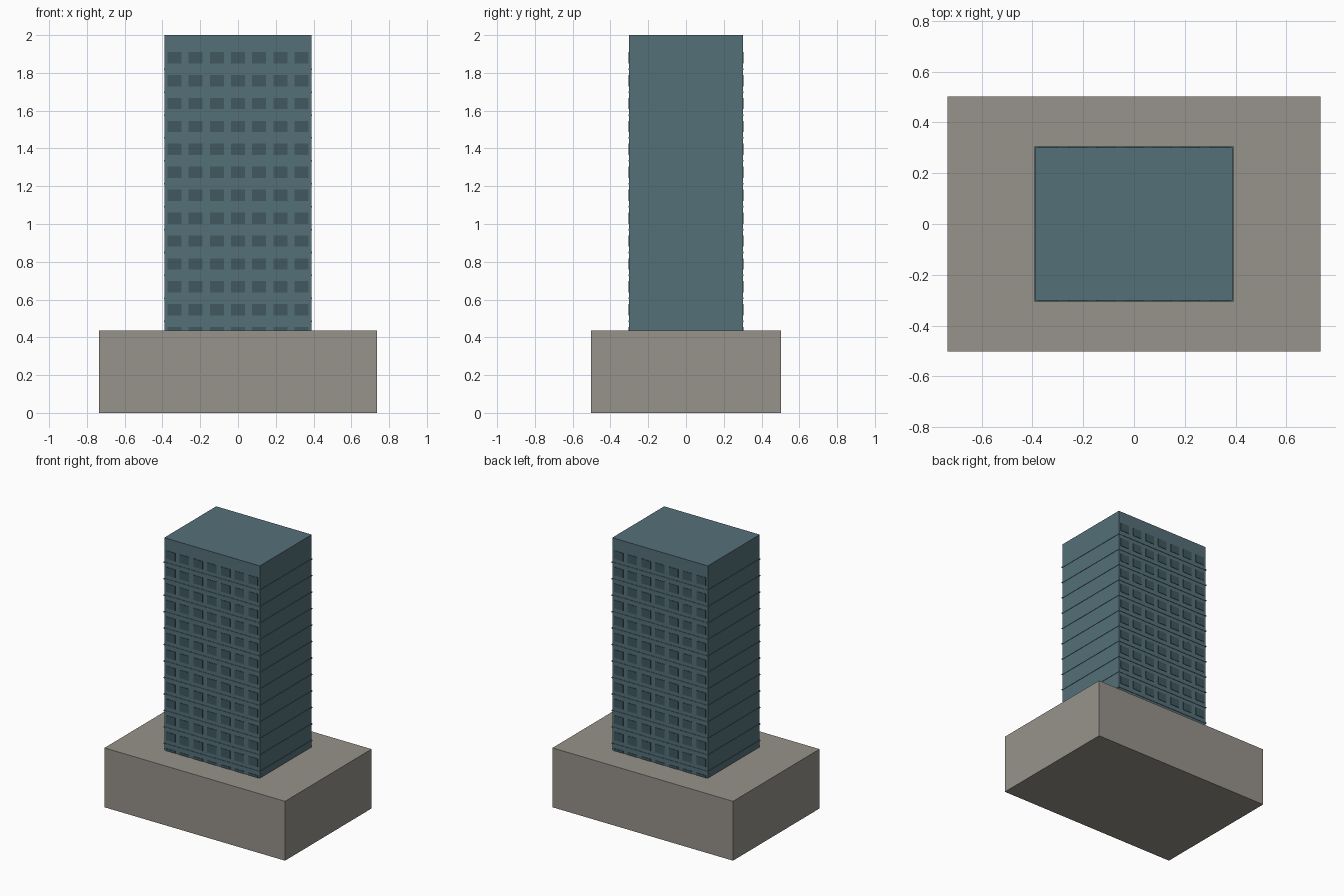
import bpy
import bmesh
from mathutils import Matrix, Vector

if "Cube" in bpy.data.objects:
    bpy.data.objects.remove(bpy.data.objects["Cube"])

FLOOR = 0.1213          # storey height
PODIUM_TOP = 0.437
HALF_X, HALF_Y = 0.389, 0.302


def material(name, rgb):
    mat = bpy.data.materials.new(name)
    mat.diffuse_color = (*rgb, 1)
    mat.use_nodes = True
    mat.node_tree.nodes["Principled BSDF"].inputs["Base Color"].default_value = mat.diffuse_color
    return mat


def boxes(name, items, mat):
    """One object made of boxes given as (centre, size)."""
    bm = bmesh.new()
    for centre, size in items:
        m = Matrix.Translation(centre) @ Matrix.Diagonal((*size, 1))
        bmesh.ops.create_cube(bm, size=1, matrix=m)
    mesh = bpy.data.meshes.new(name)
    bm.to_mesh(mesh)
    bm.free()
    mesh.materials.append(mat)
    obj = bpy.data.objects.new(name, mesh)
    bpy.context.collection.objects.link(obj)
    return obj


stone = material("stone", (0.31, 0.29, 0.26))
cladding = material("cladding", (0.09, 0.16, 0.19))
glass = material("dark_glass", (0.051, 0.098, 0.117))

# Broad base block
boxes("podium", [(Vector((0, 0, PODIUM_TOP / 2)), (1.47, 1.006, PODIUM_TOP))], stone)

# Tower shaft, sunk a little into the podium
base = 3 * FLOOR
boxes("tower", [(Vector((0, 0, (2 + base) / 2)),
                 (2 * HALF_X, 2 * HALF_Y, 2 - base))], cladding)

# Thin floor bands standing just proud of all four walls
boxes("floor_bands",
      [(Vector((0, 0, k * FLOOR)), (2 * HALF_X + 0.006, 2 * HALF_Y + 0.006, 0.008))
       for k in range(4, 16)], cladding)

# Window grids on the front and back, slightly raised
for name, side in (("front_windows", -1), ("back_windows", 1)):
    boxes(name,
          [(Vector((0.112 * col, side * HALF_Y, (row + 0.5) * FLOOR)), (0.074, 0.006, 0.06))
           for row in range(3, 16) for col in range(-3, 4)], glass)
